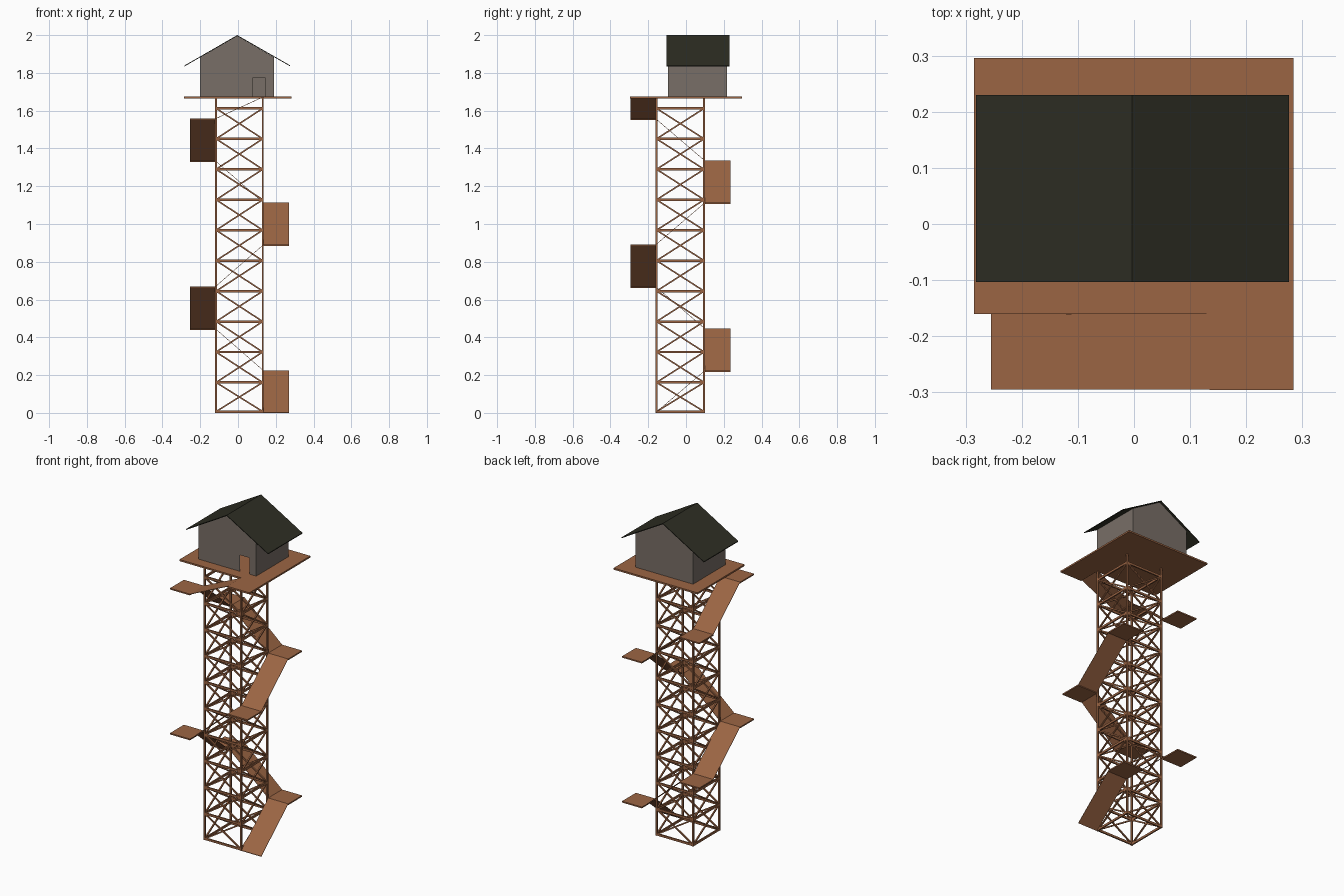
import bpy, bmesh
from mathutils import Vector

if "Cube" in bpy.data.objects:
    bpy.data.objects.remove(bpy.data.objects["Cube"])


def material(name, rgb):
    m = bpy.data.materials.new(name)
    m.diffuse_color = (*rgb, 1)
    m.use_nodes = True
    m.node_tree.nodes["Principled BSDF"].inputs["Base Color"].default_value = m.diffuse_color
    return m


WOOD = material("brown wood", (0.33, 0.13, 0.057))
WALL = material("grey wall", (0.19, 0.158, 0.135))
ROOF = material("dark roof", (0.027, 0.027, 0.017))


def finish(bm, name, mat):
    bmesh.ops.recalc_face_normals(bm, faces=bm.faces)
    me = bpy.data.meshes.new(name)
    bm.to_mesh(me)
    bm.free()
    me.materials.append(mat)
    ob = bpy.data.objects.new(name, me)
    bpy.context.collection.objects.link(ob)
    return ob


def prism(bm, pts, offset):
    """Extrude a flat polygon along offset."""
    a = [bm.verts.new(p) for p in pts]
    b = [bm.verts.new(Vector(p) + Vector(offset)) for p in pts]
    bm.faces.new(a)
    bm.faces.new(b[::-1])
    for i in range(len(a)):
        j = (i + 1) % len(a)
        bm.faces.new((a[i], a[j], b[j], b[i]))


def beam(bm, p, q, w, h):
    """Rectangular bar from p to q."""
    p, q = Vector(p), Vector(q)
    d = (q - p).normalized()
    up = Vector((0, 0, 1)) if abs(d.z) < 0.99 else Vector((0, 1, 0))
    s = d.cross(up).normalized()
    u = s.cross(d)
    ring = [p + s * w / 2 * i + u * h / 2 * j for i, j in ((1, 1), (-1, 1), (-1, -1), (1, -1))]
    prism(bm, ring, q - p)


# tower footprint and stair sizes
X0, X1, Y0, Y1 = -0.12, 0.135, -0.16, 0.10
TOP, SW, RISE = 1.667, 0.135, 0.2222
e = 0.004
corners = [(X1 - e, Y0 + e), (X1 - e, Y1 - e), (X0 + e, Y1 - e), (X0 + e, Y0 + e)]

# lattice tower
legs, rails, braces = bmesh.new(), bmesh.new(), bmesh.new()
levels = [0.007] + [0.1612 * i for i in range(1, 11)]
for k in range(4):
    (ax, ay), (bx, by) = corners[k], corners[(k + 1) % 4]
    beam(legs, (ax, ay, 0), (ax, ay, TOP), 0.01, 0.01)
    for i, z in enumerate(levels):
        beam(rails, (ax, ay, z), (bx, by, z), 0.008, 0.013)
        if i + 1 < len(levels):
            z2 = levels[i + 1]
            beam(braces, (ax, ay, z), (bx, by, z2), 0.008, 0.008)
            beam(braces, (bx, by, z), (ax, ay, z2), 0.008, 0.008)
finish(legs, "tower_legs", WOOD)
finish(rails, "tower_rails", WOOD)
finish(braces, "tower_braces", WOOD)

# stair flights winding round the tower, with corner landings
path = [(X1, Y0), (X1, Y1), (X0, Y1), (X0, Y0)]
outward = [(1, 0), (0, 1), (-1, 0), (0, -1)]
flights, landings = bmesh.new(), bmesh.new()
for n in range(8):
    (ax, ay), (bx, by) = path[n % 4], path[(n + 1) % 4]
    ox, oy = (c * SW for c in outward[n % 4])
    z0 = n * RISE
    z1 = z0 + RISE if n < 7 else TOP + 0.005
    prism(flights, [(ax, ay, z0), (bx, by, z1), (bx + ox, by + oy, z1),
                    (ax + ox, ay + oy, z0)], (0, 0, 0.003))
    if n < 7:
        nx, ny = (c * SW for c in outward[(n + 1) % 4])
        prism(landings, [(bx, by, z1 - 0.005), (bx + ox, by + oy, z1 - 0.005),
                         (bx + ox + nx, by + oy + ny, z1 - 0.005),
                         (bx + nx, by + ny, z1 - 0.005)], (0, 0, 0.008))
finish(flights, "stair_flights", WOOD)
finish(landings, "stair_landings", WOOD)

# L-shaped platform, open where the last flight arrives
bm = bmesh.new()
prism(bm, [(x, y, TOP - 0.002) for x, y in (
    (-0.285, Y0), (X1, Y0), (X1, -0.296), (0.284, -0.296), (0.284, 0.296), (-0.285, 0.296))],
    (0, 0, 0.01))
finish(bm, "platform", WOOD)

# cabin walls with an open doorway in the front gable
L, R, F, B, FLOOR = -0.2, 0.19, -0.095, 0.217, TOP + 0.008
RIDGE, SLOPE, RX = 1.995, 0.577, -0.004
eave_l, eave_r = RIDGE - (RX - L) * SLOPE, RIDGE - (R - RX) * SLOPE
gable = [(R, FLOOR), (R, eave_r), (RX, RIDGE), (L, eave_l), (L, FLOOR)]
door = [(0.08, FLOOR), (0.08, 1.775), (0.143, 1.775), (0.143, FLOOR)]
bm = bmesh.new()
bm.faces.new([bm.verts.new((x, F, z)) for x, z in gable + door])
bm.faces.new([bm.verts.new((x, B, z)) for x, z in gable])
for x, top in ((L, eave_l), (R, eave_r)):
    bm.faces.new([bm.verts.new((x, y, z)) for y, z in ((F, FLOOR), (B, FLOOR), (B, top), (F, top))])
bmesh.ops.remove_doubles(bm, verts=bm.verts, dist=1e-5)
finish(bm, "cabin_walls", WALL)

# gabled roof
bm = bmesh.new()
chevron = [(-0.282, 1.84), (RX, 2.0), (0.276, 1.84), (0.276, 1.835), (RX, 1.995), (-0.282, 1.835)]
for half in ((0, 1, 4, 5), (1, 2, 3, 4)):
    prism(bm, [(chevron[i][0], -0.103, chevron[i][1]) for i in half], (0, 0.333, 0))
finish(bm, "cabin_roof", ROOF)
